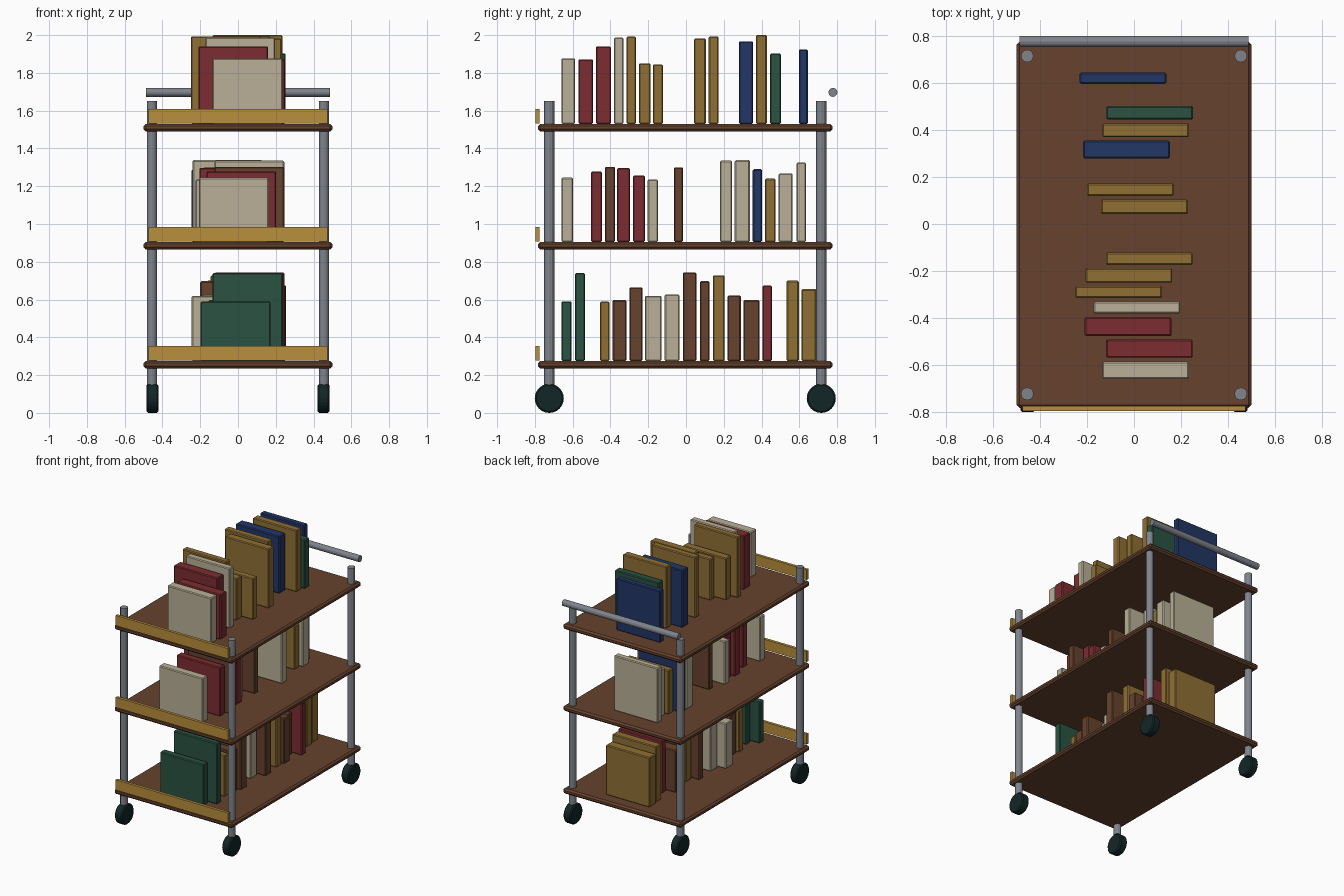
import bpy
import math

if "Cube" in bpy.data.objects:
    bpy.data.objects.remove(bpy.data.objects["Cube"])

OFF = -0.004  # slight fore-aft offset of the frame


def material(name, r, g, b):
    lin = [((c / 255 + 0.055) / 1.055) ** 2.4 if c > 10 else c / 255 / 12.92 for c in (r, g, b)]
    m = bpy.data.materials.new(name)
    m.diffuse_color = (*lin, 1)
    m.use_nodes = True
    m.node_tree.nodes["Principled BSDF"].inputs["Base Color"].default_value = m.diffuse_color
    return m


WOOD = material("shelf brown", 102, 66, 45)
TRIM = material("bright gold", 184, 142, 60)
METAL = material("grey metal", 128, 132, 140)
RUBBER = material("dark rubber", 18, 38, 38)
BOOK = {
    "cream": material("cream", 186, 176, 152),
    "red": material("dark red", 124, 44, 48),
    "gold": material("old gold", 144, 112, 52),
    "blue": material("navy blue", 34, 54, 102),
    "green": material("dark green", 42, 82, 66),
    "brown": material("brown cover", 102, 66, 45),
}


def finish(name, mat, bevel):
    ob = bpy.context.object
    ob.name = name
    ob.data.materials.append(mat)
    if bevel:
        mod = ob.modifiers.new("bevel", "BEVEL")
        mod.width = bevel
        mod.segments = 1
    return ob


def box(name, mat, x0, x1, y0, y1, z0, z1, bevel=0.0):
    bpy.ops.mesh.primitive_cube_add(size=1, location=((x0 + x1) / 2, (y0 + y1) / 2, (z0 + z1) / 2))
    bpy.context.object.scale = (x1 - x0, y1 - y0, z1 - z0)
    bpy.ops.object.transform_apply(location=False, rotation=False, scale=True)
    return finish(name, mat, bevel)


def rod(name, mat, loc, radius, length, axis, sides, bevel=0.0):
    rot = (0, math.pi / 2, 0) if axis == "x" else (0, 0, 0)
    bpy.ops.mesh.primitive_cylinder_add(vertices=sides, radius=radius, depth=length,
                                        location=loc, rotation=rot)
    return finish(name, mat, bevel)


# Shelves with a gold lip across the front
SHELF_TOPS = (0.275, 0.905, 1.53)
for top in SHELF_TOPS:
    box("shelf", WOOD, -0.5, 0.5, OFF - 0.78, OFF + 0.78, top - 0.04, top, 0.012)
    box("shelf_lip", TRIM, -0.475, 0.475, -0.798, -0.776, top + 0.002, top + 0.08)

# Corner posts and wheels
for sx in (-1, 1):
    for sy in (-1, 1):
        y = OFF + sy * 0.72
        rod("post", METAL, (sx * 0.455, y, 0.875), 0.027, 1.55, "z", 12)
        rod("wheel", RUBBER, (sx * 0.453, y, 0.077), 0.077, 0.062, "x", 24, 0.008)

# Push handle behind the top shelf
rod("handle", METAL, (0, 0.778, 1.697), 0.024, 0.974, "x", 12)

# Books per shelf: colour, front y, back y, top z, centre x
BOTTOM = [
    ("green", -.66, -.605, .59, -.013), ("green", -.588, -.535, .74, .05),
    ("gold", -.455, -.405, .59, .02), ("brown", -.388, -.315, .597, .03),
    ("brown", -.3, -.23, .665, .05), ("cream", -.217, -.13, .62, -.06),
    ("cream", -.113, -.034, .627, .0), ("brown", -.017, .056, .743, .06),
    ("brown", .073, .125, .697, -.015), ("gold", .142, .205, .728, .04),
    ("brown", .22, .29, .622, .05), ("brown", .305, .39, .597, .0),
    ("red", .405, .455, .675, .07), ("gold", .533, .597, .7, .02),
    ("gold", .612, .69, .655, .01),
]
MIDDLE = [
    ("cream", -.66, -.597, 1.245, -.022), ("red", -.503, -.445, 1.278, .017),
    ("brown", -.43, -.375, 1.303, .06), ("red", -.365, -.297, 1.297, -.02),
    ("red", -.28, -.217, 1.257, .0), ("cream", -.203, -.148, 1.235, -.04),
    ("brown", -.064, -.016, 1.3, .0), ("cream", .18, .243, 1.335, .06),
    ("cream", .258, .338, 1.338, -.055), ("blue", .353, .402, 1.29, -.06),
    ("gold", .417, .475, 1.24, .0), ("cream", .49, .565, 1.267, .02),
    ("cream", .585, .635, 1.325, -.02),
]
TOP = [
    ("cream", -.66, -.587, 1.877, .05), ("red", -.57, -.492, 1.872, .065),
    ("red", -.477, -.397, 1.94, -.025), ("cream", -.382, -.33, 1.987, .012),
    ("gold", -.315, -.265, 1.993, -.065), ("gold", -.25, -.187, 1.85, -.022),
    ("gold", -.175, -.122, 1.845, .065), ("gold", .042, .105, 1.982, .045),
    ("gold", .12, .173, 1.993, -.015), ("blue", .28, .355, 1.967, -.032),
    ("gold", .37, .428, 2.0, .05), ("green", .445, .503, 1.903, .067),
    ("blue", .597, .645, 1.925, -.047),
]
for base, row in zip(SHELF_TOPS, (BOTTOM, MIDDLE, TOP)):
    for colour, y0, y1, z1, cx in row:
        box("book_" + colour, BOOK[colour], cx - 0.185, cx + 0.185, y0, y1, base, z1, 0.006)
